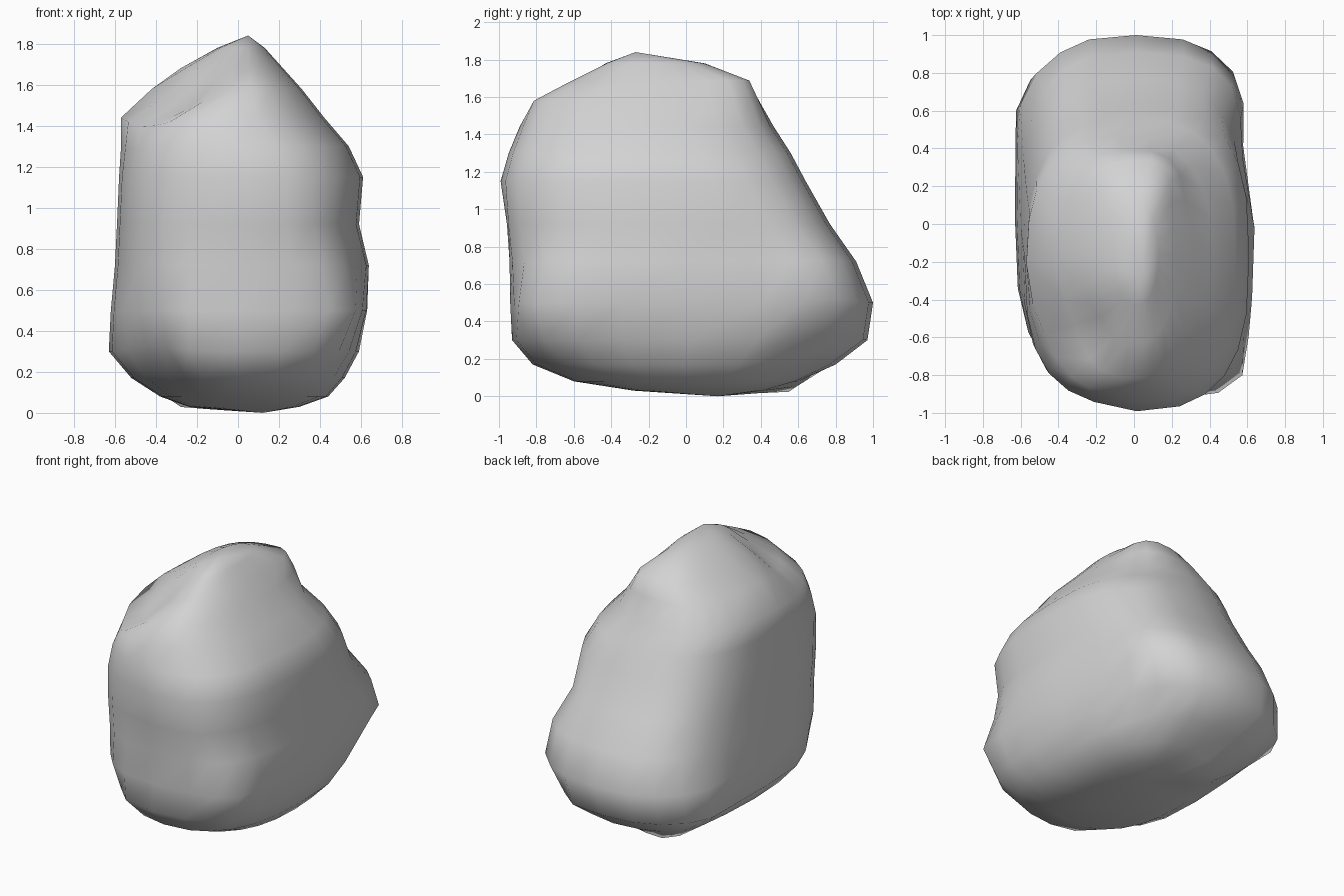
import bpy
import bmesh
import math
from mathutils import Vector

default_cube = bpy.data.objects.get("Cube")
if default_cube:
    bpy.data.objects.remove(default_cube, do_unlink=True)

SEGMENTS = 24

# Boulder outline by height: z, left x, right x, front y, back y, squareness
RINGS = [
    (0.03, -0.24, 0.30, -0.28, 0.42, 2.2),
    (0.08, -0.38, 0.44, -0.60, 0.60, 2.4),
    (0.17, -0.52, 0.52, -0.82, 0.80, 2.6),
    (0.30, -0.63, 0.59, -0.93, 0.97, 2.8),
    (0.50, -0.62, 0.64, -0.94, 1.00, 2.9),
    (0.72, -0.60, 0.64, -0.95, 0.91, 2.9),
    (0.92, -0.59, 0.59, -0.97, 0.77, 2.9),
    (1.15, -0.58, 0.61, -0.98, 0.64, 2.8),
    (1.30, -0.57, 0.54, -0.94, 0.56, 2.7),
    (1.44, -0.57, 0.42, -0.89, 0.47, 2.5),
    (1.58, -0.42, 0.31, -0.83, 0.39, 2.5),
    (1.68, -0.28, 0.22, -0.65, 0.33, 2.4),
    (1.78, -0.10, 0.13, -0.43, 0.10, 2.2),
]

# Sculpting strokes: centre, push, radius
STROKES = [
    ((-0.50, -0.78, 0.18), (0.07, 0.06, 0.03), 0.40),    # worn low front corner
    ((0.51, -0.76, 0.46), (0.07, -0.07, 0.00), 0.33),    # jutting front corner
    ((0.50, 0.72, 0.20), (-0.05, -0.03, 0.04), 0.40),    # undercut back corner
    ((0.52, 0.78, 0.58), (0.03, 0.02, 0.02), 0.30),      # back corner bulge
    ((-0.55, 0.68, 0.34), (-0.06, 0.00, 0.00), 0.42),    # low back bulge
    ((0.62, 0.32, 0.60), (-0.06, 0.00, 0.00), 0.40),     # back flank hollow
    ((-0.36, -0.58, 1.52), (0.07, 0.03, -0.07), 0.38),   # upper shoulder notch
    ((-0.20, -0.70, 1.64), (0.00, 0.05, -0.08), 0.30),   # sloping upper front
    ((-0.26, -0.96, 0.95), (0.00, 0.03, 0.00), 0.50),    # front facet
    ((0.03, -0.98, 1.15), (0.00, -0.02, 0.00), 0.30),    # front point
    ((0.14, 0.30, 1.68), (0.05, 0.03, 0.01), 0.25),      # back of the crest
    ((-0.25, 0.52, 0.07), (0.00, 0.02, -0.06), 0.28),    # nub underneath
]


def signed_power(value, power):
    return math.copysign(abs(value) ** power, value)


def add_ring(bm, z, left, right, front, back, squareness):
    """Add one rounded, box-like cross-section of the boulder."""
    ring = []
    for i in range(SEGMENTS):
        angle = math.tau * i / SEGMENTS
        across = signed_power(math.cos(angle), 2 / squareness)
        along = signed_power(math.sin(angle), 2 / squareness)
        x = (left + right) / 2 + across * (right - left) / 2
        y = (front + back) / 2 + along * (back - front) / 2
        ring.append(bm.verts.new((x, y, z)))
    return ring


def close_end(bm, ring, tip):
    pole = bm.verts.new(tip)
    for i in range(SEGMENTS):
        bm.faces.new((ring[i], ring[(i + 1) % SEGMENTS], pole))


def sculpt(bm, centre, push, radius):
    """Push the surface near a point, fading out smoothly."""
    for vert in bm.verts:
        reach = (vert.co - Vector(centre)).length / radius
        if reach < 1:
            vert.co += Vector(push) * (1 - reach ** 2) ** 2


# Stone colour
stone = bpy.data.materials.new("stone_grey")
stone.use_nodes = True
colour = (0.65, 0.65, 0.65, 1)
stone.diffuse_color = colour
stone.node_tree.nodes["Principled BSDF"].inputs["Base Color"].default_value = colour

# Boulder body lofted through the rings
bm = bmesh.new()
rings = [add_ring(bm, *row) for row in RINGS]
for lower, upper in zip(rings, rings[1:]):
    for i in range(SEGMENTS):
        j = (i + 1) % SEGMENTS
        bm.faces.new((lower[i], lower[j], upper[j], upper[i]))

# Underside and peak
close_end(bm, rings[0], (0.12, 0.17, 0))
close_end(bm, rings[-1], (0.05, -0.27, 1.84))

# Worn corners, hollows and bulges
for stroke in STROKES:
    sculpt(bm, *stroke)

bmesh.ops.recalc_face_normals(bm, faces=bm.faces)
for face in bm.faces:
    face.smooth = True

mesh = bpy.data.meshes.new("boulder")
bm.to_mesh(mesh)
bm.free()
mesh.materials.append(stone)
boulder = bpy.data.objects.new("boulder", mesh)
bpy.context.collection.objects.link(boulder)
